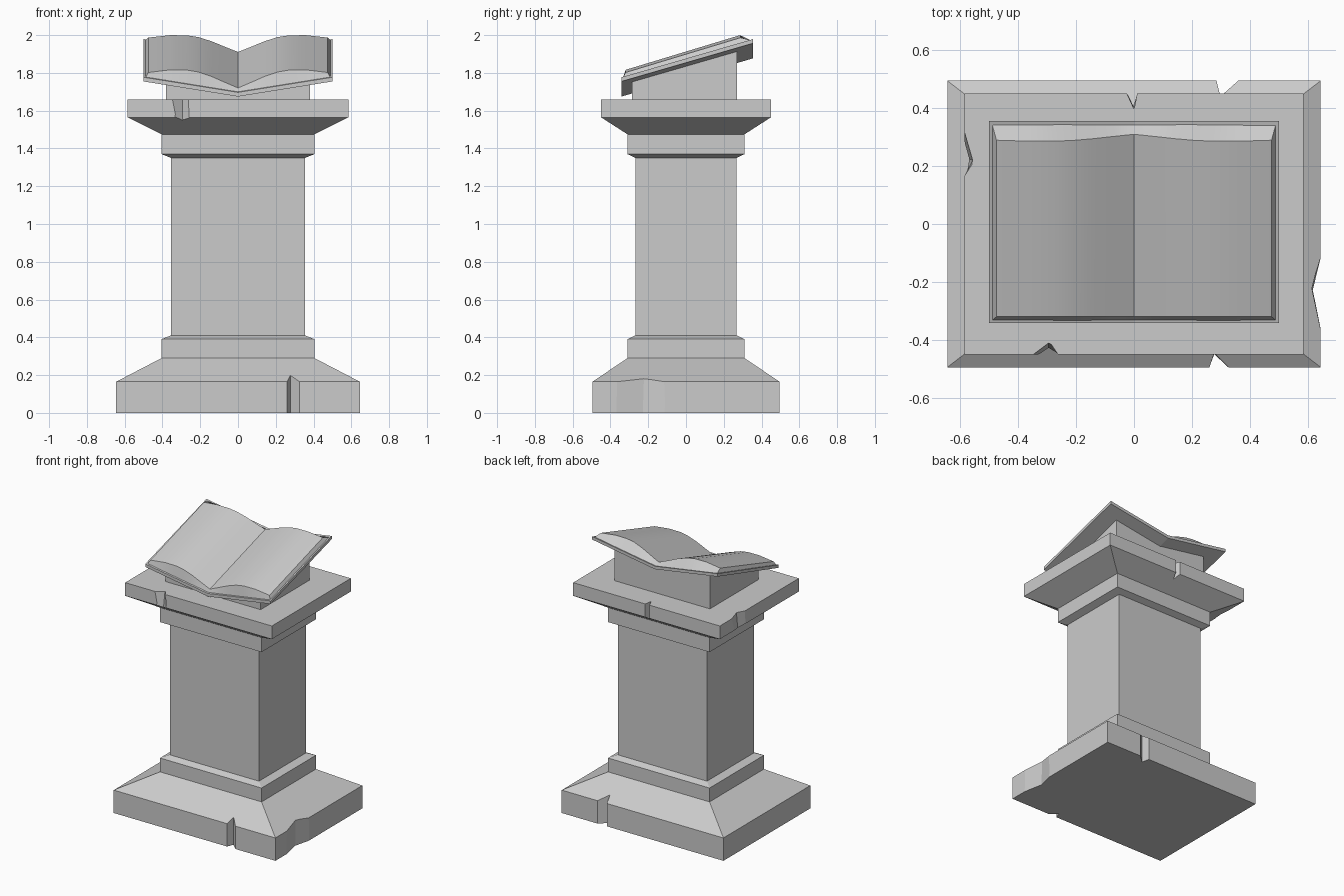
import bpy, bmesh

cube = bpy.data.objects.get("Cube")
if cube:
    bpy.data.objects.remove(cube, do_unlink=True)

stone = bpy.data.materials.new("grey_stone")
stone.use_nodes = True
GREY = (0.6, 0.6, 0.6, 1)
stone.diffuse_color = GREY
stone.node_tree.nodes["Principled BSDF"].inputs["Base Color"].default_value = GREY


def add_loft(bm, loops):
    """Skin a closed solid through loops with equal point counts."""
    rings = [[bm.verts.new(p) for p in loop] for loop in loops]
    n = len(rings[0])
    faces = [bm.faces.new((a[i], a[(i + 1) % n], b[(i + 1) % n], b[i]))
             for a, b in zip(rings, rings[1:]) for i in range(n)]
    faces += [bm.faces.new(rings[0]), bm.faces.new(rings[-1])]
    bmesh.ops.recalc_face_normals(bm, faces=faces)


def make(name, *lofts):
    bm = bmesh.new()
    for loops in lofts:
        add_loft(bm, loops)
    mesh = bpy.data.meshes.new(name)
    bm.to_mesh(mesh)
    bm.free()
    mesh.materials.append(stone)
    obj = bpy.data.objects.new(name, mesh)
    bpy.context.collection.objects.link(obj)
    return obj


def rect(hx, hy, z):
    return [(-hx, -hy, z), (hx, -hy, z), (hx, hy, z), (-hx, hy, z)]


# Pedestal: half width, half depth, height
profile = [(0.645, 0.495, 0), (0.645, 0.495, 0.165), (0.405, 0.31, 0.29),
           (0.405, 0.31, 0.39), (0.355, 0.268, 0.41), (0.355, 0.268, 1.35),
           (0.405, 0.31, 1.37), (0.405, 0.31, 1.475), (0.585, 0.45, 1.565),
           (0.585, 0.45, 1.66)]
pedestal = make("pedestal", [rect(*p) for p in profile])


# Chips in the stone: a wedge from two rim points to an inner tip
def chip(a, b, tip, low_tip, z0, z1):
    def ring(t, z):
        # carry the wedge outward past the rim, along its own sides
        out = [(p[0] + (p[0] - t[0]) * 0.5, p[1] + (p[1] - t[1]) * 0.5) for p in (a, b)]
        return [(x, y, z) for x, y in (t, *out)]
    return [ring(low_tip, z0), ring(tip, z1)]


BASE, SLAB = (-0.05, 0.27), (1.5, 1.7)
chips = make(
    "chip_cutter",
    chip((0.26, -0.495), (0.325, -0.495), (0.277, -0.445), (0.277, -0.45), *BASE),
    chip((0.645, -0.37), (0.645, -0.12), (0.613, -0.22), (0.618, -0.23), *BASE),
    chip((0.285, 0.495), (0.36, 0.495), (0.298, 0.44), (0.298, 0.44), *BASE),
    chip((-0.025, 0.45), (0.01, 0.45), (0, 0.395), (-0.003, 0.41), *SLAB),
    chip((-0.585, 0.33), (-0.585, 0.17), (-0.553, 0.22), (-0.575, 0.225), *SLAB),
    chip((-0.355, -0.45), (-0.265, -0.45), (-0.295, -0.405), (-0.295, -0.435), *SLAB))
chips.hide_render = True
cut = pedestal.modifiers.new("chips", 'BOOLEAN')
cut.operation, cut.solver, cut.object = 'DIFFERENCE', 'EXACT', chips
bpy.context.view_layer.objects.active = pedestal
bpy.ops.object.modifier_apply(modifier=cut.name)
bpy.data.objects.remove(chips, do_unlink=True)

# Everything above the slab leans back by SLOPE and folds up in a shallow V
SLOPE = 0.29
SPINE, RISE = 1.774, 0.16


def tilt(y, h):
    return h + SLOPE * y


def under(x):
    return SPINE + RISE * abs(x)


# Slanted rest under the book
make("book_rest", [[(x, -0.285, 1.65), (x, 0.27, 1.65),
                    (x, 0.27, tilt(0.27, under(x) + 0.008)),
                    (x, -0.285, tilt(-0.285, under(x) + 0.008))]
                   for x in (-0.38, 0, 0.38)])

# Open cover
THICK = 0.022
make("book_cover", [[(x, y, tilt(y, under(x) + t))
                     for y, t in ((-0.342, 0), (0.355, 0), (0.355, THICK), (-0.342, THICK))]
                    for x in (-0.5, 0, 0.5)])

# Page block: curved top with bevelled sides
half = [(0, 1.817), (0.07, 1.847), (0.14, 1.878), (0.21, 1.902),
        (0.27, 1.912), (0.36, 1.913), (0.475, 1.899)]
curve = [(-x, h) for x, h in half[:0:-1]] + half
loops = []
for x, h in curve:
    wide = x * 0.49 / 0.475
    base = under(wide) + THICK - 0.003
    back = 0.31 - 0.25 * (h - half[0][1])
    loops.append([(wide, -0.333, tilt(-0.333, base)), (wide, 0.345, tilt(0.345, base)),
                  (x, back, h + 0.303 * back), (x, -0.32, h - 0.303 * 0.32)])
pages = make("book_pages", loops)
bpy.ops.object.select_all(action='DESELECT')
pages.select_set(True)
bpy.context.view_layer.objects.active = pages
bpy.ops.object.shade_smooth_by_angle(angle=0.5)
